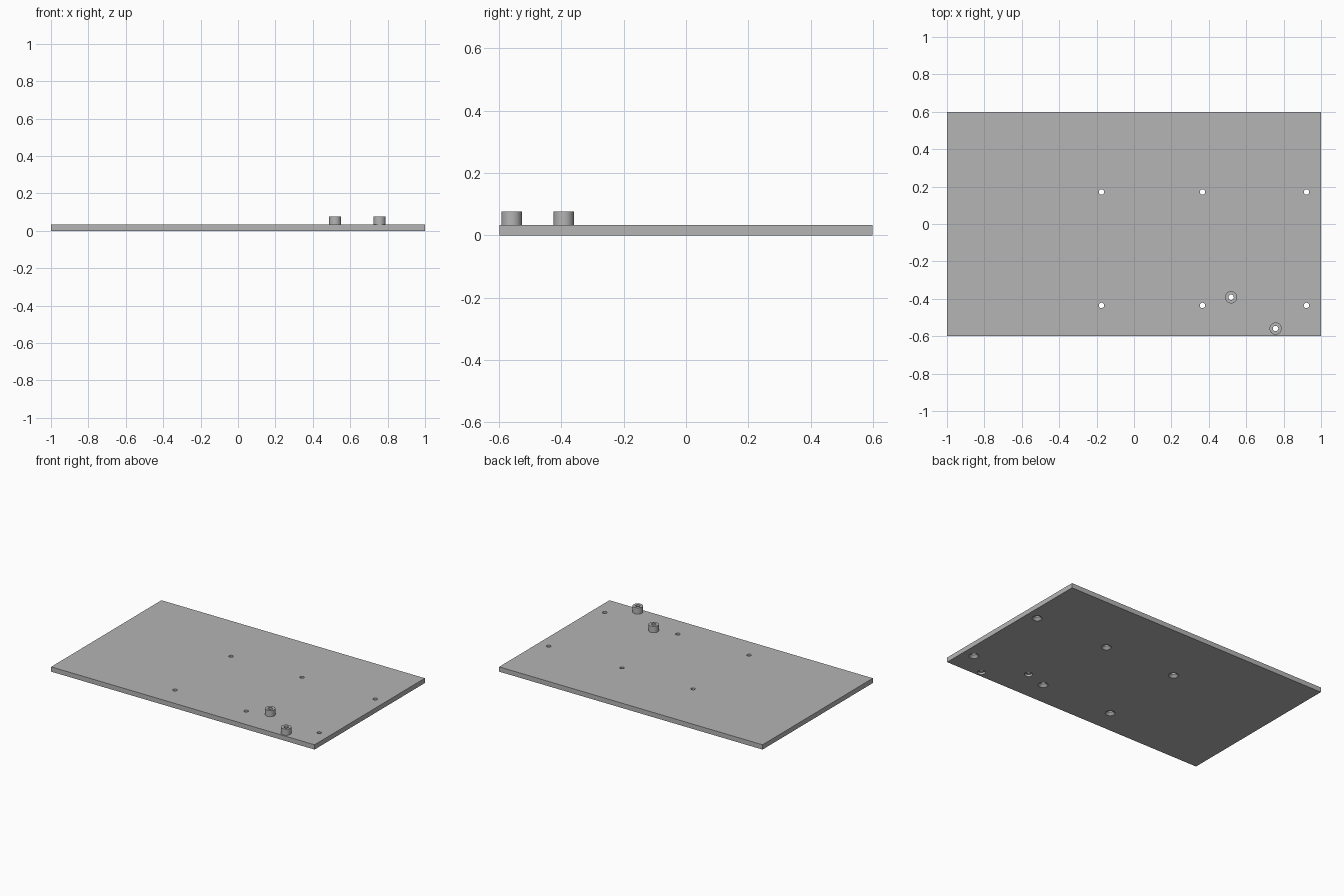
import bpy, bmesh, math

cube = bpy.data.objects.get("Cube")
if cube:
    bpy.data.objects.remove(cube, do_unlink=True)

THICK = 0.033
TOP = 0.076
HOLE_R = 0.0145
POST_R = 0.0325
SIDES = 32
SCREW_HOLES = [(x, y) for x in (-0.174, 0.366, 0.922) for y in (-0.435, 0.171)]
POSTS = {"inner_post": (0.519, -0.392), "edge_post": (0.757, -0.559)}

grey = bpy.data.materials.new("plain_grey")
grey.use_nodes = True
grey.diffuse_color = (0.46, 0.46, 0.46, 1)
grey.node_tree.nodes["Principled BSDF"].inputs["Base Color"].default_value = grey.diffuse_color


def make_object(name, bm):
    bmesh.ops.recalc_face_normals(bm, faces=bm.faces)
    mesh = bpy.data.meshes.new(name)
    bm.to_mesh(mesh)
    bm.free()
    mesh.materials.append(grey)
    obj = bpy.data.objects.new(name, mesh)
    bpy.context.collection.objects.link(obj)
    return obj


def lathe(bm, profile, x, y, closed=False):
    """Turn (radius, height) points about a vertical axis; open profiles get end caps."""
    rings = []
    for r, z in profile:
        angles = [math.tau * i / SIDES for i in range(SIDES)]
        rings.append([bm.verts.new((x + r * math.cos(a), y + r * math.sin(a), z)) for a in angles])
    pairs = list(zip(rings, rings[1:]))
    if closed:
        pairs.append((rings[-1], rings[0]))
    for low, high in pairs:
        for i in range(SIDES):
            j = (i + 1) % SIDES
            bm.faces.new((low[i], low[j], high[j], high[i]))
    if not closed:
        bm.faces.new(rings[0][::-1])
        bm.faces.new(rings[-1])


def smooth(obj):
    bpy.ops.object.select_all(action="DESELECT")
    obj.select_set(True)
    bpy.context.view_layer.objects.active = obj
    bpy.ops.object.shade_smooth_by_angle(angle=math.radians(30))


# Flat base plate
bm = bmesh.new()
bmesh.ops.create_cube(bm, size=1)
bmesh.ops.scale(bm, vec=(2, 1.196, THICK), verts=bm.verts)
bmesh.ops.translate(bm, vec=(0, 0, THICK / 2), verts=bm.verts)
plate = make_object("base_plate", bm)

# Cutter: countersunk screw holes, and counterbored holes under the posts
bm = bmesh.new()
for x, y in SCREW_HOLES:
    lathe(bm, [(0.033, -0.002), (0.031, 0), (HOLE_R, 0.0165), (HOLE_R, TOP)], x, y)
for x, y in POSTS.values():
    lathe(bm, [(0.025, -0.01), (0.025, 0.014), (HOLE_R, 0.014), (HOLE_R, TOP)], x, y)
cutter = make_object("hole_cutter", bm)
cutter.hide_render = True

# Cut the holes, then discard the cutter
cut = plate.modifiers.new("holes", "BOOLEAN")
cut.operation = "DIFFERENCE"
cut.solver = "EXACT"
cut.object = cutter
bpy.ops.object.select_all(action="DESELECT")
plate.select_set(True)
bpy.context.view_layer.objects.active = plate
bpy.ops.object.modifier_apply(modifier=cut.name)
bpy.data.objects.remove(cutter, do_unlink=True)
smooth(plate)

# Hollow standoff posts
for name, (x, y) in POSTS.items():
    bm = bmesh.new()
    lathe(bm, [(POST_R, THICK), (POST_R, TOP), (HOLE_R, TOP), (HOLE_R, THICK)], x, y, closed=True)
    smooth(make_object(name, bm))
